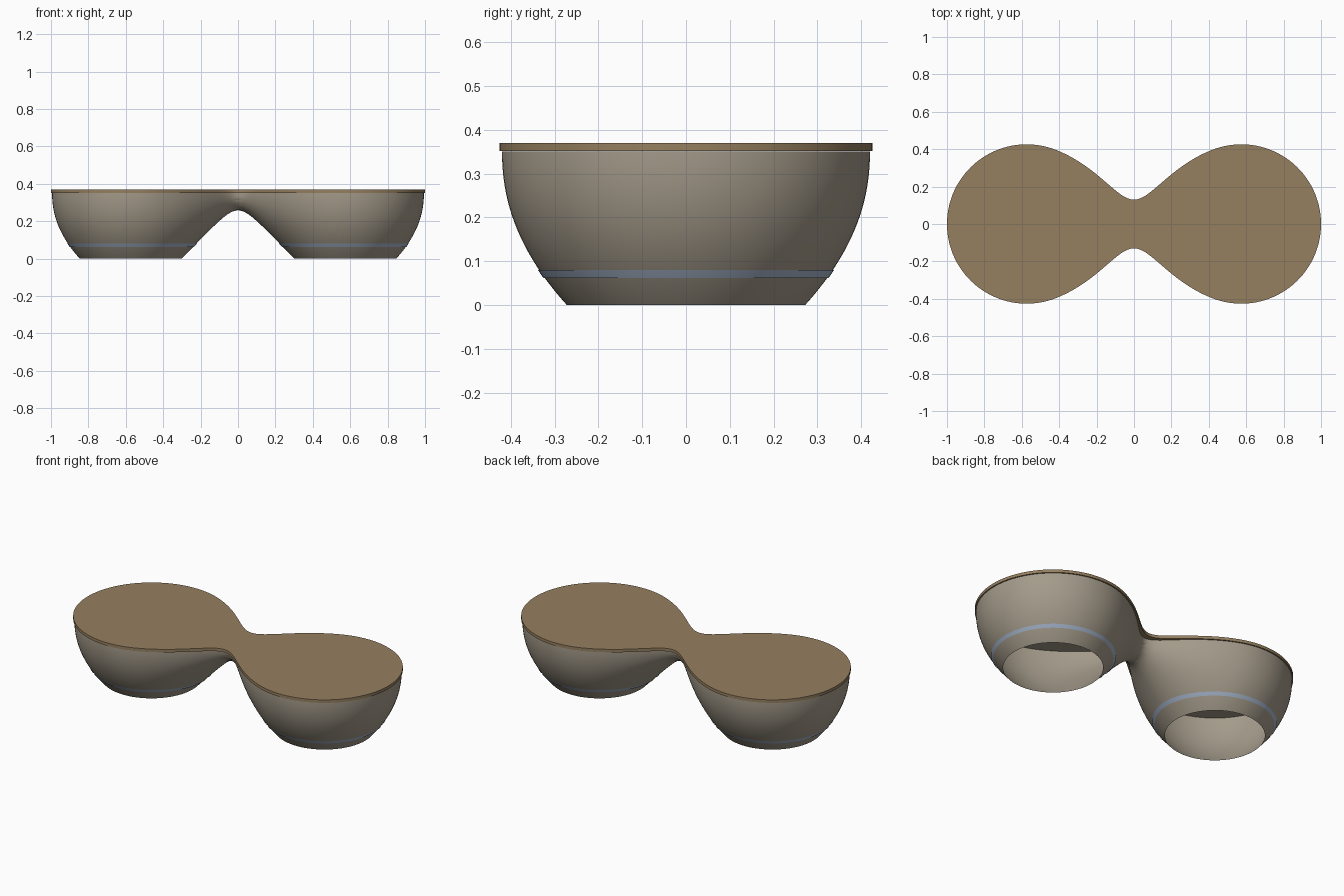
import bpy, bmesh, math
from mathutils import Vector

if "Cube" in bpy.data.objects:
    bpy.data.objects.remove(bpy.data.objects["Cube"])

CX = 0.574      # centre of each bowl
BLEND = 0.65    # width of the soft blend between the two bowls
SEG = 160
BODY_TOP, TOP = 0.351, 0.37


def material(name, rgb):
    m = bpy.data.materials.new(name)
    m.diffuse_color = (*rgb, 1)
    m.use_nodes = True
    m.node_tree.nodes["Principled BSDF"].inputs["Base Color"].default_value = m.diffuse_color
    return m


stone = material("warm grey", (0.37, 0.325, 0.255))
wood = material("tan brown", (0.30, 0.212, 0.115))
blue = material("pale blue", (0.37, 0.45, 0.58))


def bowl_radius(z):
    return 0.42 - 0.148 * max(0.0, 1 - z / BODY_TOP) ** 2.15


def field(x, y, r):
    """Two circles of radius r melted together, closed off softly past x = 0."""
    d1 = math.hypot(x - CX, y) - r
    d2 = math.hypot(x + CX, y) - r
    h = max(BLEND - abs(d1 - d2), 0) / BLEND
    return min(d1, d2) - h * h * BLEND / 4 + 6 * min(x, 0) ** 2


def ring(r):
    """Outline around one bowl centre, with more points towards the neck."""
    pts = []
    for i in range(SEG):
        u = 2 * math.pi * i / SEG
        a = u - 0.6 * math.sin(u)
        ca, sa = -math.cos(a), math.sin(a)
        lo, hi = 0.0, 1.3
        for _ in range(26):
            mid = (lo + hi) / 2
            if field(CX + mid * ca, mid * sa, r) < 0:
                lo = mid
            else:
                hi = mid
        pts.append((CX + lo * ca, lo * sa))
    return pts


def lofted(name, levels, mat, cap_bottom=False, cap_top=False):
    """Stack outlines given as (radius, z), cut at x = 0 and mirror."""
    bm = bmesh.new()
    rings = [[bm.verts.new((x, y, z)) for x, y in ring(r)] for r, z in levels]
    for a, b in zip(rings, rings[1:]):
        for i in range(SEG):
            j = (i + 1) % SEG
            bm.faces.new((a[j], a[i], b[i], b[j]))
    for wanted, loop, z, up in ((cap_bottom, rings[0], levels[0][1], False),
                                (cap_top, rings[-1], levels[-1][1], True)):
        if wanted:
            c = bm.verts.new((CX, 0, z))
            for i in range(SEG):
                p, q = loop[i], loop[(i + 1) % SEG]
                bm.faces.new((q, p, c) if up else (p, q, c))
    bmesh.ops.bisect_plane(bm, geom=bm.verts[:] + bm.edges[:] + bm.faces[:],
                           dist=1e-6, plane_co=Vector((0, 0, 0)),
                           plane_no=Vector((1, 0, 0)), clear_inner=True)
    me = bpy.data.meshes.new(name)
    bm.to_mesh(me)
    bm.free()
    me.materials.append(mat)
    ob = bpy.data.objects.new(name, me)
    bpy.context.collection.objects.link(ob)
    mir = ob.modifiers.new("mirror", 'MIRROR')
    mir.use_clip = True
    mir.merge_threshold = 0.0005
    bpy.ops.object.select_all(action='DESELECT')
    ob.select_set(True)
    bpy.context.view_layer.objects.active = ob
    bpy.ops.object.shade_smooth_by_angle(angle=math.radians(40))
    return ob


# Hollow double bowl, open underneath, arched between the bowls
N = 64
lofted("bowl_base", [(bowl_radius(BODY_TOP * i / N), BODY_TOP * i / N)
                     for i in range(N + 1)], stone, cap_top=True)

# Flat top slab with a slight overhang
lofted("table_top", [(0.426, 0.352), (0.426, TOP)], wood,
       cap_bottom=True, cap_top=True)

# Thin painted band near the foot of each bowl
lofted("foot_band", [(bowl_radius(z) + 0.003, z)
                     for z in (0.062, 0.068, 0.074, 0.080)], blue)
